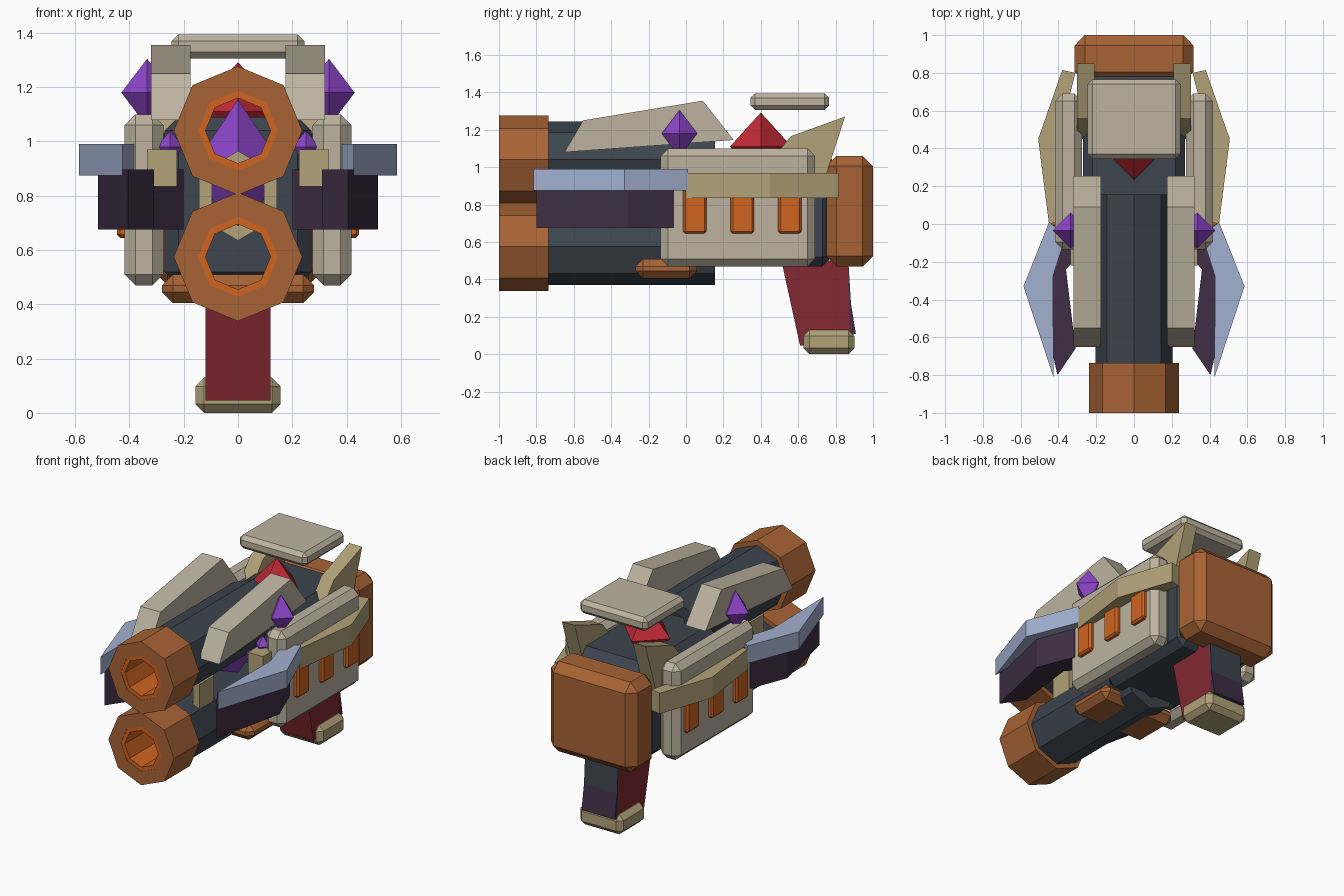
import bpy, bmesh, math
from mathutils import Vector

cube = bpy.data.objects.get("Cube")
if cube:
    bpy.data.objects.remove(cube, do_unlink=True)


def material(name, color):
    m = bpy.data.materials.new(name)
    m.use_nodes = True
    m.diffuse_color = (*color, 1)
    m.node_tree.nodes["Principled BSDF"].inputs["Base Color"].default_value = (*color, 1)
    return m


BEIGE = material("beige", (0.51, 0.45, 0.35))
COPPER = material("copper", (0.39, 0.125, 0.035))
ORANGE = material("bright orange", (0.62, 0.125, 0.015))
SLATE = material("slate", (0.045, 0.058, 0.076))
TAN = material("tan", (0.44, 0.36, 0.19))
BLUE = material("pale blue", (0.36, 0.44, 0.63))
PLUM = material("dark plum", (0.05, 0.027, 0.06))
VIOLET = material("violet", (0.27, 0.06, 0.6))
RED = material("red", (0.53, 0.022, 0.035))
MAROON = material("maroon", (0.23, 0.021, 0.032))


def finish(bm, name, *mats):
    bmesh.ops.recalc_face_normals(bm, faces=bm.faces)
    me = bpy.data.meshes.new(name)
    bm.to_mesh(me)
    bm.free()
    for m in mats:
        me.materials.append(m)
    ob = bpy.data.objects.new(name, me)
    bpy.context.collection.objects.link(ob)
    return ob


def box(name, mat, x, y, z, bevel=0.0):
    """Box from (min, max) ranges with chamfered edges."""
    bm = bmesh.new()
    bmesh.ops.create_cube(bm, size=1)
    for v in bm.verts:
        v.co = [r[0] if c < 0 else r[1] for c, r in zip(v.co, (x, y, z))]
    if bevel:
        bmesh.ops.bevel(bm, geom=bm.edges[:], offset=bevel, segments=1, affect='EDGES')
    return finish(bm, name, mat)


def prism(name, mat, pts, lo, hi, axis):
    """Extrude a profile along x (points are y, z) or z (points are x, y)."""
    bm = bmesh.new()
    place = (lambda p, h: (h, *p)) if axis == 'x' else (lambda p, h: (*p, h))
    face = bm.faces.new([bm.verts.new(place(p, lo)) for p in pts])
    ext = bmesh.ops.extrude_face_region(bm, geom=[face])["geom"]
    step = Vector(place((0, 0), hi - lo))
    bmesh.ops.translate(bm, vec=step, verts=[g for g in ext if isinstance(g, bmesh.types.BMVert)])
    return finish(bm, name, mat)


def tube(name, mat, z, y0, y1, outer, inner, sides=8):
    """Hollow faceted tube along y, with a corner at the top."""
    bm = bmesh.new()
    loops = []
    for r, y in ((outer, y0), (outer, y1), (inner, y1), (inner, y0)):
        loops.append([bm.verts.new((r * math.sin(math.tau * i / sides), y,
                                    z + r * math.cos(math.tau * i / sides))) for i in range(sides)])
    for k in range(4):
        a, b = loops[k], loops[(k + 1) % 4]
        for i in range(sides):
            j = (i + 1) % sides
            bm.faces.new((a[i], a[j], b[j], b[i]))
    return finish(bm, name, mat)


def crystal(name, mat, center, r, h):
    """Four-sided double pyramid."""
    bm = bmesh.new()
    c = Vector(center)
    top, low = bm.verts.new(c + Vector((0, 0, h))), bm.verts.new(c - Vector((0, 0, h)))
    ring = [bm.verts.new(c + Vector(d) * r) for d in ((1, 0, 0), (0, 1, 0), (-1, 0, 0), (0, -1, 0))]
    for i in range(4):
        bm.faces.new((ring[i], ring[(i + 1) % 4], top))
        bm.faces.new((ring[(i + 1) % 4], ring[i], low))
    return finish(bm, name, mat)


def pair(ob):
    """Mirror a left part to the right side."""
    ob.modifiers.new("Mirror", 'MIRROR').use_axis[0] = True


# Twin barrels with muzzles
for label, z in (("upper", 1.04), ("lower", 0.575)):
    tube(label + "_barrel", SLATE, z, -0.74, 0.155, 0.204, 0.125)
    tube(label + "_muzzle", COPPER, z, -1.0, -0.735, 0.237, 0.147)
    tube(label + "_muzzle_lining", ORANGE, z, -0.998, -0.74, 0.148, 0.12)
tube("barrel_clamp", TAN, 0.8, -0.6, -0.45, 0.165, 0.11, 6)
box("lower_lug", COPPER, (-0.28, 0.28), (-0.27, 0.06), (0.405, 0.51), 0.04)

# Body, rear block and top plate
box("body", SLATE, (-0.27, 0.27), (0.03, 0.78), (0.47, 1.09), 0.05)
box("rear_block", COPPER, (-0.315, 0.315), (0.75, 1.0), (0.47, 1.06), 0.055)
box("top_plate", BEIGE, (-0.245, 0.245), (0.345, 0.765), (1.305, 1.395), 0.025)

# Crystals
crystal("core_crystal", VIOLET, (0, -0.1, 0.9), 0.17, 0.255)
crystal("top_crystal", RED, (0, 0.4, 1.11), 0.165, 0.182)
pair(crystal("side_crystal", VIOLET, (0.335, -0.035, 1.18), 0.095, 0.125))
pair(crystal("inner_crystal", VIOLET, (0.25, -0.1, 0.98), 0.05, 0.06))

# Side panels with glowing slots
pair(box("side_panel", BEIGE, (0.275, 0.418), (-0.135, 0.69), (0.47, 1.1), 0.04))
for i in range(3):
    y = 0.047 + 0.254 * i
    pair(box(f"slot_{i + 1}", ORANGE, (0.38, 0.446), (y - 0.063, y + 0.063), (0.645, 0.92), 0.012))

# Upper strakes and rear horns
pair(prism("strake", BEIGE, [(-0.65, 1.08), (-0.55, 1.25), (0.09, 1.355), (0.255, 1.145)],
           0.175, 0.32, 'x'))
pair(prism("rear_horn", TAN, [(0.45, 1.03), (0.56, 1.165), (0.85, 1.27), (0.74, 0.93)],
           0.21, 0.302, 'x'))

# Bowed side straps and fins
pair(prism("side_strap", TAN, [(0.45, 0.0), (0.507, 0.45), (0.38, 0.815), (0.31, 0.8),
                               (0.4, 0.45), (0.36, 0.02)], 0.835, 0.97, 'z'))
pair(box("strap_stub", TAN, (0.225, 0.335), (-0.22, 0.02), (0.835, 0.97)))
pair(prism("upper_fin", BLUE, [(0.425, -0.815), (0.585, -0.33), (0.45, 0.01),
                               (0.36, -0.06), (0.43, -0.28)], 0.875, 0.99, 'z'))
pair(prism("lower_fin", PLUM, [(0.405, -0.8), (0.515, -0.31), (0.42, -0.065), (0.2, -0.065),
                               (0.36, -0.24), (0.31, -0.66)], 0.675, 0.896, 'z'))

# Grip, its back coloured in two bands
prism("grip", MAROON, [(0.51, 0.5), (0.61, 0.045), (0.88, 0.08), (0.865, 0.5)], -0.12, 0.12, 'x')
prism("grip_back_upper", SLATE, [(0.86, 0.5), (0.87, 0.27), (0.882, 0.27), (0.868, 0.5)],
      -0.12, 0.12, 'x')
prism("grip_back_lower", PLUM, [(0.87, 0.27), (0.878, 0.1), (0.908, 0.11), (0.882, 0.27)],
      -0.12, 0.12, 'x')
box("grip_base", TAN, (-0.157, 0.157), (0.628, 0.9), (0.0, 0.13), 0.032)
